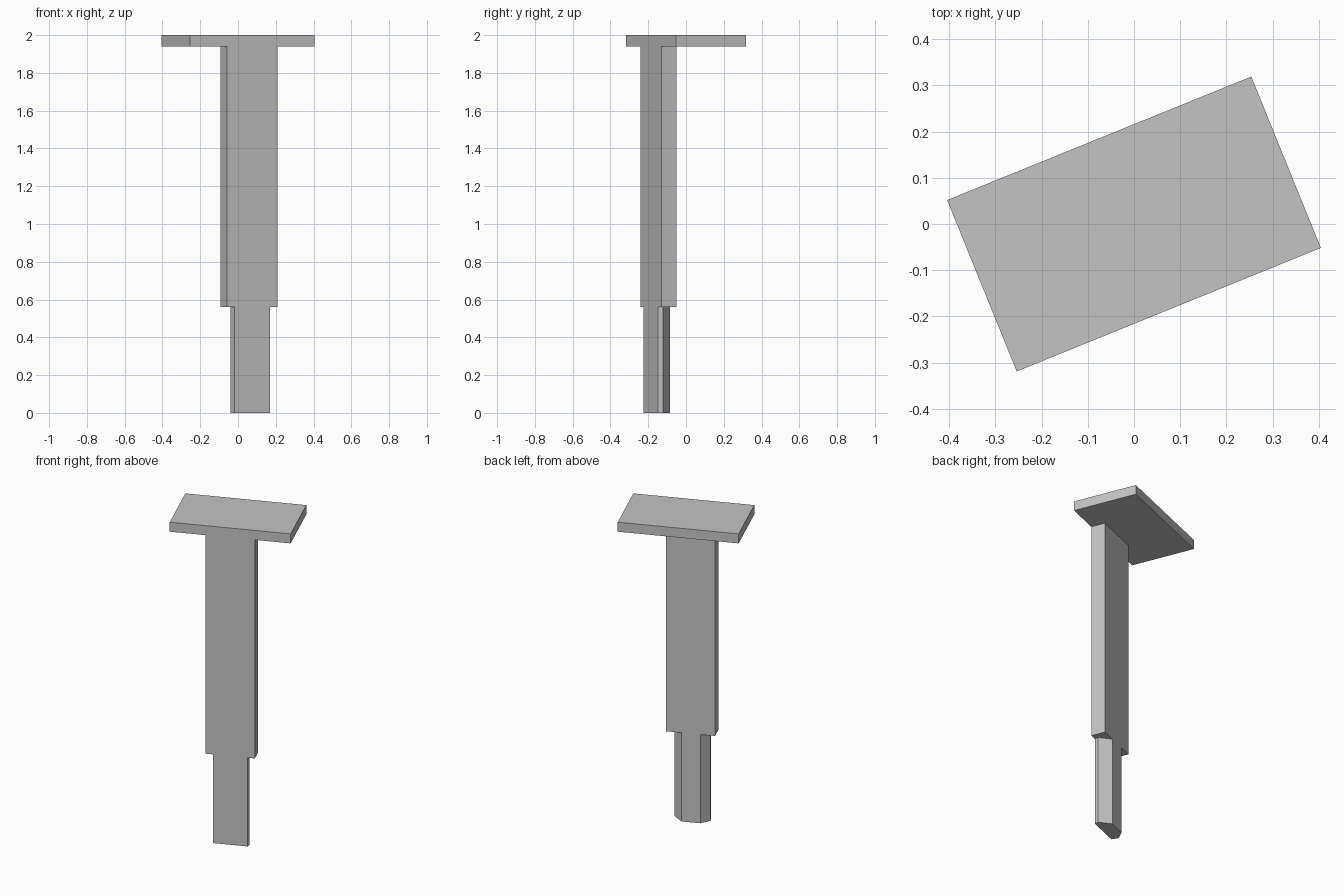
import bpy, bmesh
from math import radians
from mathutils import Matrix

cube = bpy.data.objects.get("Cube")
if cube:
    bpy.data.objects.remove(cube, do_unlink=True)

TURN = Matrix.Rotation(radians(22.1), 4, 'Z')  # whole model is turned about z

grey = bpy.data.materials.new("plain_grey")
grey.use_nodes = True
grey.diffuse_color = (0.55, 0.55, 0.55, 1)
grey.node_tree.nodes["Principled BSDF"].inputs["Base Color"].default_value = grey.diffuse_color


def prism(name, outline, bottom, top):
    """Extrude a counter-clockwise outline from bottom to top."""
    bm = bmesh.new()
    face = bm.faces.new([bm.verts.new((x, y, bottom)) for x, y in outline])
    up = bmesh.ops.extrude_face_region(bm, geom=[face])["geom"]
    bmesh.ops.translate(bm, vec=(0, 0, top - bottom),
                        verts=[v for v in up if isinstance(v, bmesh.types.BMVert)])
    bmesh.ops.recalc_face_normals(bm, faces=bm.faces)
    bm.transform(TURN)
    mesh = bpy.data.meshes.new(name)
    bm.to_mesh(mesh)
    bm.free()
    mesh.materials.append(grey)
    obj = bpy.data.objects.new(name, mesh)
    bpy.context.collection.objects.link(obj)
    return obj


def rectangle(half_width, front, back):
    return [(-half_width, front), (half_width, front), (half_width, back), (-half_width, back)]


FRONT, BACK = -0.2, -0.112  # shared front and back planes of the post

# Flat top plate, flush with the front of the post
prism("top_plate", rectangle(0.355, FRONT, -FRONT), 1.94, 2.0)

# Wide upper post
prism("upper_post", rectangle(0.1445, FRONT, BACK), 0.56, 1.94)

# Narrow lower post with slanted back corners
prism("lower_post", [(-0.102, FRONT), (0.102, FRONT), (0.108, -0.175),
                     (0.052, BACK), (-0.059, BACK), (-0.108, -0.157)], 0.0, 0.56)
